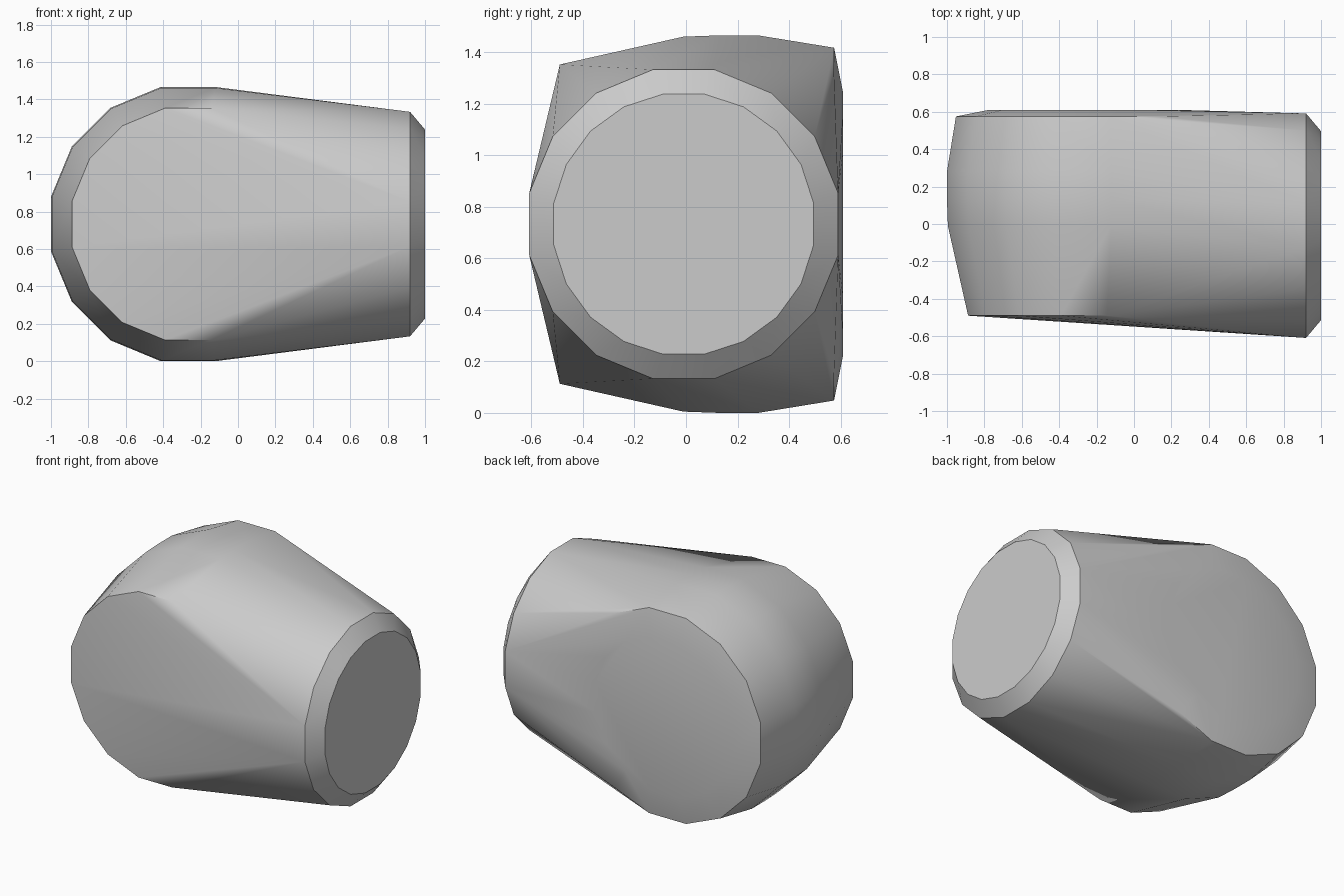
import bpy, bmesh, math

old = bpy.data.objects.get("Cube")
if old:
    bpy.data.objects.remove(old, do_unlink=True)

MID_Z = 0.733


def ring(sides, apothem, place):
    """Regular polygon with flat edges on the axes, placed in 3D by place(u, v)."""
    r = apothem / math.cos(math.pi / sides)
    step = 2 * math.pi / sides
    return [place(r * math.cos((i + 0.5) * step), r * math.sin((i + 0.5) * step))
            for i in range(sides)]


points = []

# Upright drum: (y position, apothem), front to back
for y, apothem in [(-0.49, 0.62), (-0.01, 0.728), (0.13, 0.733),
                   (0.28, 0.733), (0.575, 0.685), (0.61, 0.51)]:
    points += ring(16, apothem, lambda u, v: (u - 0.267, y, v + MID_Z))

# Round end with a chamfer: (x position, apothem, sides)
for x, apothem, sides in [(0.92, 0.6, 16), (1.0, 0.505, 20)]:
    points += ring(sides, apothem, lambda u, v: (x, u - 0.009, v + MID_Z))

# Wrap drum and round end in one convex skin
bm = bmesh.new()
for p in points:
    bm.verts.new(p)
hull = bmesh.ops.convex_hull(bm, input=bm.verts[:])
loose = {g for g in hull["geom_interior"] + hull["geom_unused"]
         if isinstance(g, bmesh.types.BMVert)}
bmesh.ops.delete(bm, geom=list(loose), context="VERTS")
bmesh.ops.dissolve_limit(bm, angle_limit=math.radians(0.5),
                         verts=bm.verts[:], edges=bm.edges[:])
bmesh.ops.recalc_face_normals(bm, faces=bm.faces[:])
mesh = bpy.data.meshes.new("rounded_body")
bm.to_mesh(mesh)
bm.free()

body = bpy.data.objects.new("rounded_body", mesh)
bpy.context.collection.objects.link(body)

# Plain grey surface
grey = bpy.data.materials.new("plain_grey")
grey.use_nodes = True
colour = (0.6, 0.6, 0.6, 1)
grey.diffuse_color = colour
grey.node_tree.nodes["Principled BSDF"].inputs["Base Color"].default_value = colour
mesh.materials.append(grey)

# Smooth shading with sharp rims
bpy.ops.object.select_all(action="DESELECT")
body.select_set(True)
bpy.context.view_layer.objects.active = body
bpy.ops.object.shade_smooth_by_angle(angle=math.radians(30))
